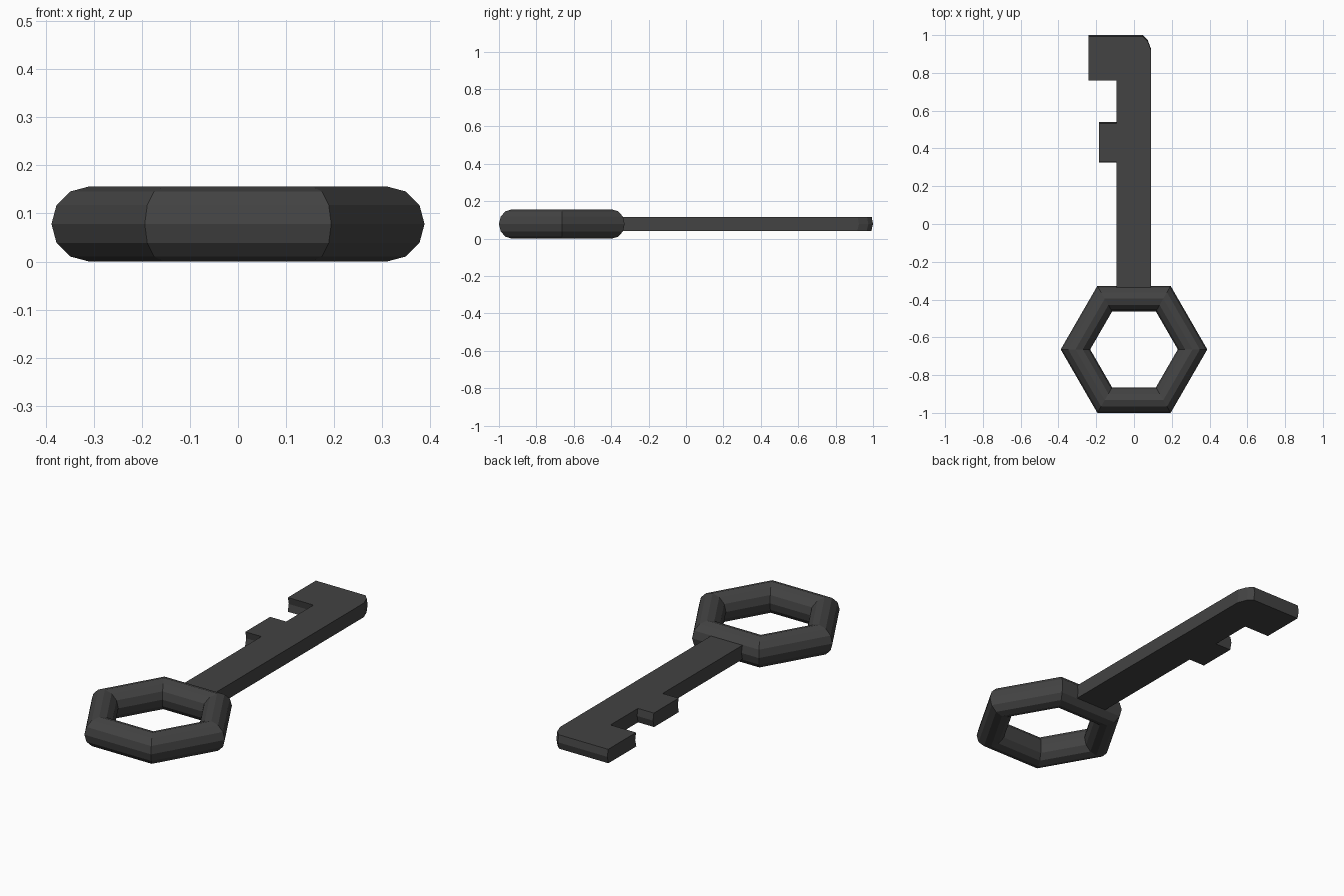
import bpy
import bmesh

cube = bpy.data.objects.get("Cube")
if cube:
    bpy.data.objects.remove(cube, do_unlink=True)

# One dark metal colour
DARK = (0.056, 0.056, 0.056, 1.0)
metal = bpy.data.materials.new("dark_grey")
metal.use_nodes = True
metal.diffuse_color = DARK
metal.node_tree.nodes["Principled BSDF"].inputs["Base Color"].default_value = DARK

MID_Z = 0.078

# Hexagonal ring handle
bpy.ops.mesh.primitive_torus_add(
    major_segments=6, minor_segments=12, major_radius=0.31, minor_radius=0.078,
    location=(0, -0.664, MID_Z))
handle = bpy.context.object
handle.name = "ring_handle"
handle.data.materials.append(metal)

# Shaft and bit outline, counter-clockwise from the handle end
outline = [
    (-0.093, -0.37), (0.091, -0.37), (0.091, 0.925), (0.072, 0.975), (0.046, 1.0),
    (-0.242, 1.0), (-0.242, 0.768), (-0.093, 0.768), (-0.093, 0.54),
    (-0.186, 0.54), (-0.186, 0.334), (-0.093, 0.334),
]
# Three layers; the middle one sits slightly further along the key
layers = [(MID_Z - 0.037, -0.009), (MID_Z, 0.0), (MID_Z + 0.037, -0.007)]

bm = bmesh.new()
loops = [[bm.verts.new((x, y + shift, z)) for x, y in outline] for z, shift in layers]
for low, high in zip(loops, loops[1:]):
    for i in range(len(outline)):
        j = (i + 1) % len(outline)
        bm.faces.new((low[i], low[j], high[j], high[i]))
bm.faces.new(loops[0][::-1])
bm.faces.new(loops[-1])
mesh = bpy.data.meshes.new("shaft_and_bit")
bm.to_mesh(mesh)
bm.free()
mesh.materials.append(metal)
shaft = bpy.data.objects.new("shaft_and_bit", mesh)
bpy.context.collection.objects.link(shaft)
